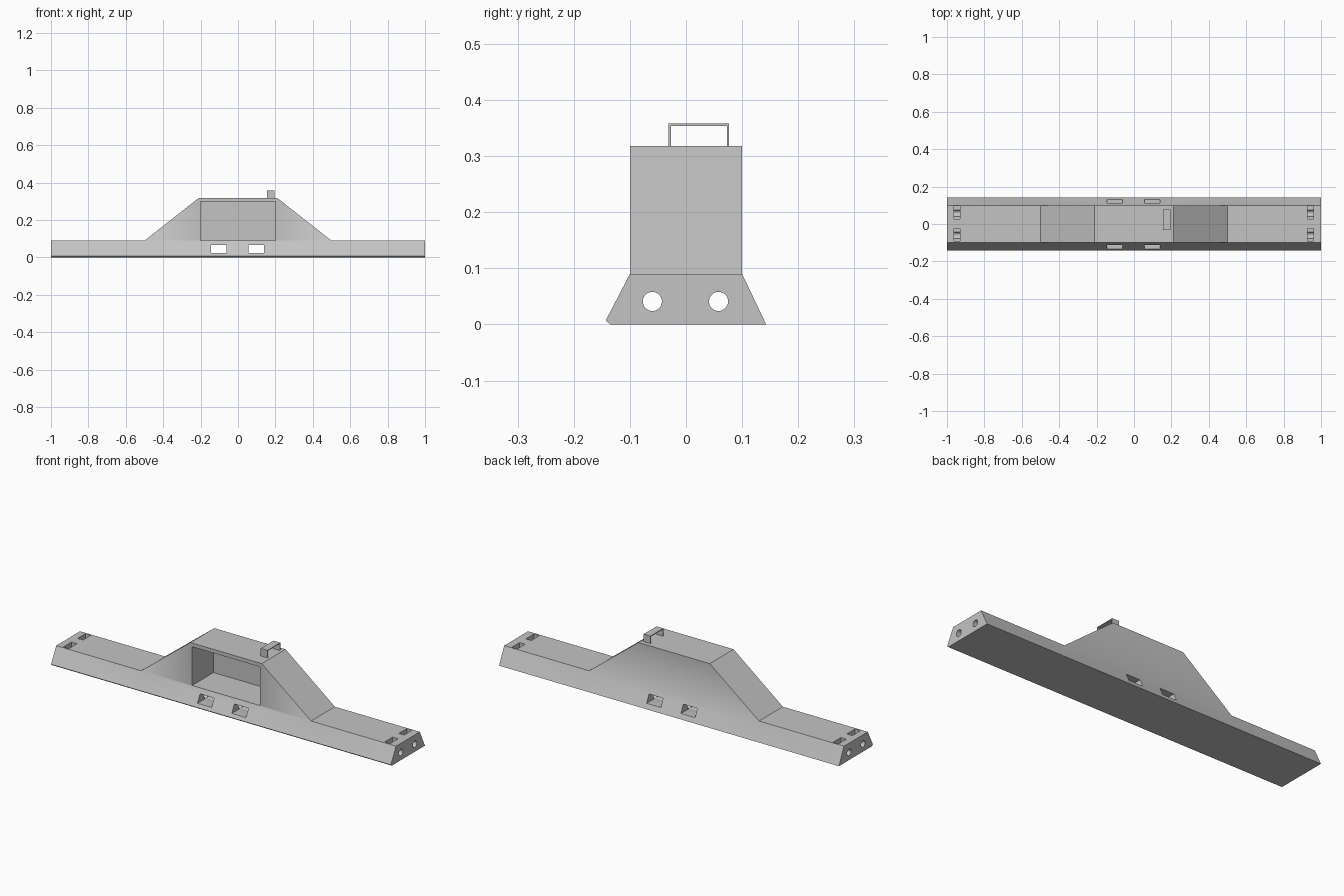
import bpy, bmesh, math

cube = bpy.data.objects.get("Cube")
if cube:
    bpy.data.objects.remove(cube, do_unlink=True)

grey = bpy.data.materials.new("plain grey")
grey.use_nodes = True
colour = (0.55, 0.55, 0.55, 1)
grey.diffuse_color = colour
grey.node_tree.nodes["Principled BSDF"].inputs["Base Color"].default_value = colour


def make_object(name, bm):
    bmesh.ops.recalc_face_normals(bm, faces=bm.faces)
    mesh = bpy.data.meshes.new(name)
    bm.to_mesh(mesh)
    bm.free()
    mesh.materials.append(grey)
    obj = bpy.data.objects.new(name, mesh)
    bpy.context.collection.objects.link(obj)
    return obj


def box(name, x, y, z):
    bm = bmesh.new()
    bmesh.ops.create_cube(bm, size=1)
    for v in bm.verts:
        v.co = [(r[0] + r[1]) / 2 + c * (r[1] - r[0]) for c, r in zip(v.co, (x, y, z))]
    return make_object(name, bm)


def rod(name, y, z, radius):
    bm = bmesh.new()
    bmesh.ops.create_cone(bm, cap_ends=True, segments=32, radius1=radius,
                          radius2=radius, depth=2.2)
    for v in bm.verts:
        v.co = (v.co.z, y + v.co.x, z + v.co.y)
    return make_object(name, bm)


# Body: long sloped bar, with the tower drawn up from the middle of its top
section = [(-0.135, 0), (0.143, 0), (0.1, 0.09), (-0.1, 0.09), (-0.143, 0.007)]
bm = bmesh.new()
rings = [[bm.verts.new((x, y, z)) for y, z in section] for x in (-1, -0.5, 0.5, 1)]
tower_base = None
for i in range(3):
    for j in range(5):
        k = (j + 1) % 5
        face = bm.faces.new((rings[i][j], rings[i][k], rings[i + 1][k], rings[i + 1][j]))
        if i == 1 and j == 2:
            tower_base = face
bm.faces.new(rings[0])
bm.faces.new(rings[3])
grown = bmesh.ops.extrude_face_region(bm, geom=[tower_base])["geom"]
for v in grown:
    if isinstance(v, bmesh.types.BMVert):
        v.co.x *= 0.42
        v.co.z = 0.318
bmesh.ops.delete(bm, geom=[tower_base], context='FACES_ONLY')
body = make_object("body", bm)

# Openings: front pocket, lengthwise bores, side windows, end slots
cutters = [box("pocket_cutter", (-0.2, 0.2), (-0.2, 0.08), (0.092, 0.298))]
for y in (-0.06, 0.058):
    cutters.append(rod("bore_cutter", y, 0.041, 0.017))
for x in (-0.145, 0.057):
    cutters.append(box("window_cutter", (x, x + 0.083), (-0.3, 0.3), (0.025, 0.067)))
for x in (-0.963, 0.927):
    for y in (-0.091, 0.028):
        cutters.append(box("slot_cutter", (x, x + 0.032), (y, y + 0.067), (0.04, 0.15)))

bpy.ops.object.select_all(action='DESELECT')
bpy.context.view_layer.objects.active = body
body.select_set(True)
for cutter in cutters:
    cutter.hide_render = True
    cut = body.modifiers.new("opening", 'BOOLEAN')
    cut.operation = 'DIFFERENCE'
    cut.solver = 'EXACT'
    cut.object = cutter
    bpy.ops.object.modifier_apply(modifier=cut.name)
    bpy.data.objects.remove(cutter, do_unlink=True)
bpy.ops.object.shade_smooth_by_angle(angle=math.radians(30))

# Thin bracket on top of the tower
outline = [(-0.031, 0.317), (-0.031, 0.358), (0.077, 0.358), (0.077, 0.317),
           (0.073, 0.317), (0.073, 0.354), (-0.027, 0.354), (-0.027, 0.317)]
bm = bmesh.new()
side = bm.faces.new([bm.verts.new((0.155, y, z)) for y, z in outline])
grown = bmesh.ops.extrude_face_region(bm, geom=[side])["geom"]
bmesh.ops.translate(bm, vec=(0.04, 0, 0),
                    verts=[v for v in grown if isinstance(v, bmesh.types.BMVert)])
make_object("top_bracket", bm)
